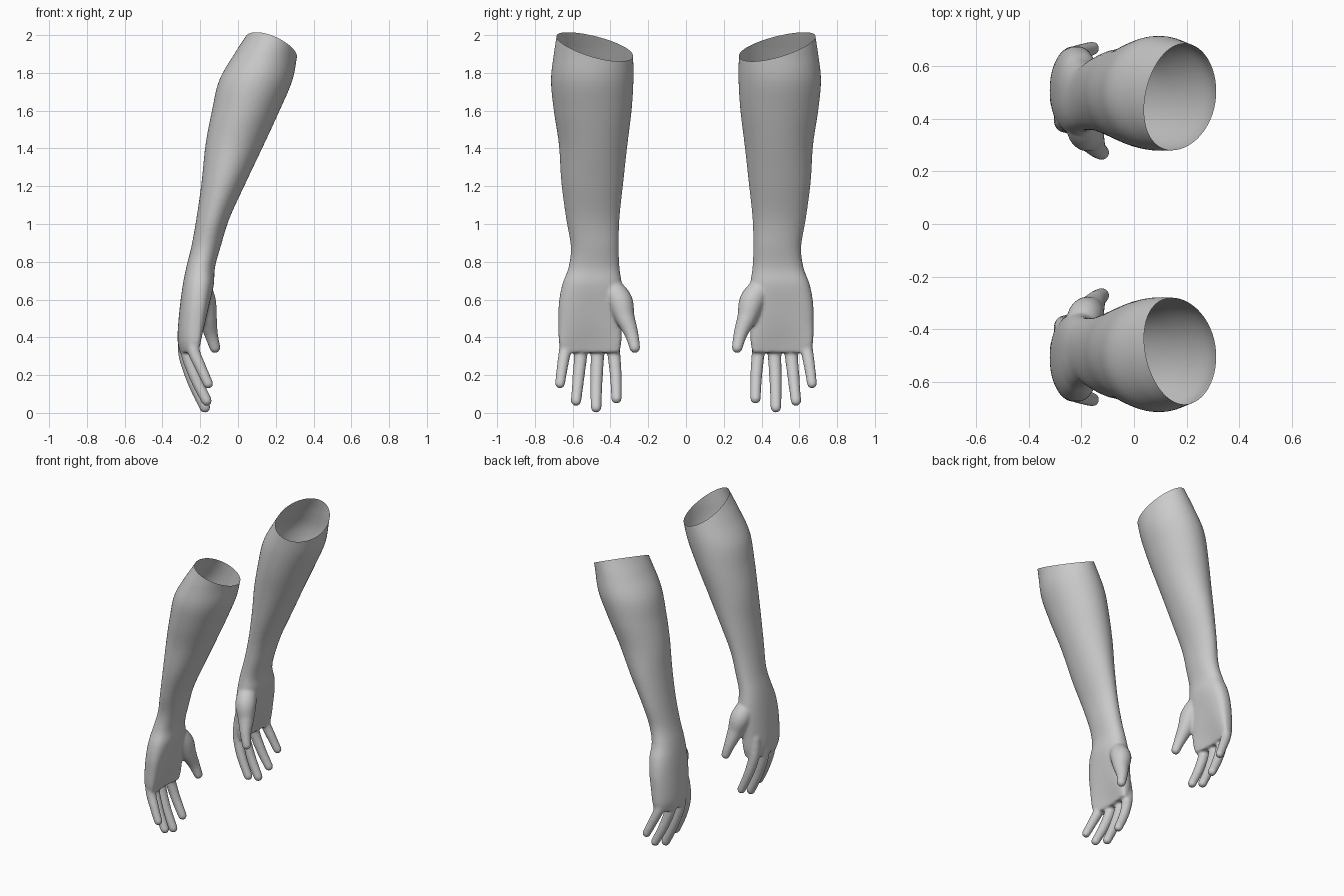
import bpy, bmesh, math
from mathutils import Vector, Matrix

if "Cube" in bpy.data.objects:
    bpy.data.objects.remove(bpy.data.objects["Cube"])

# Forearm and palm sections: z, x min, x max, y min, y max, palm arch, squareness
SECTIONS = [
    (2.12, 0.12, 0.36, 0.30, 0.67, 0, 1), (2.00, 0.045, 0.335, 0.285, 0.685, 0, 1),
    (1.90, -0.02, 0.315, 0.28, 0.70, 0, 1), (1.76, -0.10, 0.288, 0.278, 0.715, 0, 1),
    (1.60, -0.138, 0.22, 0.288, 0.70, 0, 1), (1.42, -0.172, 0.137, 0.31, 0.673, 0, 1),
    (1.22, -0.193, 0.042, 0.332, 0.66, 0, 1), (1.03, -0.22, -0.045, 0.352, 0.635, 0, 1),
    (0.88, -0.247, -0.092, 0.356, 0.61, 0, 0.95), (0.77, -0.274, -0.122, 0.352, 0.622, 0, 0.9),
    (0.68, -0.292, -0.128, 0.34, 0.655, 0.005, 0.85), (0.58, -0.306, -0.15, 0.335, 0.673, 0.015, 0.8),
    (0.47, -0.317, -0.178, 0.34, 0.675, 0.025, 0.75), (0.38, -0.320, -0.205, 0.342, 0.673, 0.035, 0.7),
    (0.32, -0.308, -0.222, 0.352, 0.662, 0.035, 0.7),
]

# Digit paths: x, y, z, radius
DIGITS = [
    [(-.26, .40, .45, .042), (-.266, .384, .33, .036), (-.232, .372, .20, .032), (-.178, .368, .076, .028)],
    [(-.27, .465, .45, .042), (-.281, .468, .32, .037), (-.238, .474, .17, .033), (-.175, .476, .029, .029)],
    [(-.26, .545, .45, .042), (-.268, .556, .32, .036), (-.222, .570, .18, .032), (-.166, .582, .064, .028)],
    [(-.235, .615, .45, .042), (-.237, .638, .34, .034), (-.197, .655, .24, .030), (-.158, .667, .155, .027)],
    [(-.205, .41, .68, .055), (-.185, .352, .595, .068), (-.165, .325, .51, .053),
     (-.143, .289, .42, .037), (-.122, .271, .345, .029)],
]


def spline(keys, steps):
    """Catmull-Rom samples through tuples of any length."""
    k = [keys[0]] + list(keys) + [keys[-1]]
    out = []
    for i in range(1, len(k) - 2):
        for s in range(steps):
            t = s / steps
            out.append([0.5 * (2 * b + (c - a) * t + (2 * a - 5 * b + 4 * c - d) * t * t
                               + (3 * b - a - 3 * c + d) * t ** 3)
                        for a, b, c, d in zip(k[i - 1], k[i], k[i + 1], k[i + 2])])
    out.append(list(keys[-1]))
    return out


def spow(v, e):
    return math.copysign(abs(v) ** e, v)


def add_limb(bm, n=48):
    rings = []
    for z, x0, x1, y0, y1, arch, e in spline(SECTIONS, 5):
        ring = []
        for i in range(n):
            a = 2 * math.pi * i / n
            u, v = spow(math.cos(a), e), spow(math.sin(a), e)
            x = (x0 + x1) / 2 + u * (x1 - x0) / 2 + arch * v * v
            ring.append(bm.verts.new((x, (y0 + y1) / 2 + v * (y1 - y0) / 2, z)))
        rings.append(ring)
    for a, b in zip(rings, rings[1:]):
        for i in range(n):
            j = (i + 1) % n
            bm.faces.new((a[i], b[i], b[j], a[j]))
    bm.faces.new(rings[0])
    bm.faces.new(rings[-1][::-1])


def add_digit(bm, path):
    for x, y, z, r in spline(path, 14):
        bmesh.ops.create_icosphere(bm, subdivisions=3, radius=r,
                                   matrix=Matrix.Translation((x, y, z)))


# Solid arm: limb and digits fused into one smooth skin
bm = bmesh.new()
add_limb(bm)
for path in DIGITS:
    add_digit(bm, path)
bmesh.ops.recalc_face_normals(bm, faces=bm.faces)
mesh = bpy.data.meshes.new("left_forearm")
bm.to_mesh(mesh)
bm.free()
arm = bpy.data.objects.new("left_forearm", mesh)
bpy.context.collection.objects.link(arm)
bpy.context.view_layer.objects.active = arm
arm.select_set(True)
fuse = arm.modifiers.new("fuse", 'REMESH')
fuse.mode = 'VOXEL'
fuse.voxel_size = 0.008
soft = arm.modifiers.new("soften", 'SMOOTH')
soft.factor = 0.5
soft.iterations = 8
for name in ("fuse", "soften"):
    bpy.ops.object.modifier_apply(modifier=name)

# Slanted open cut at the elbow end
bm = bmesh.new()
bm.from_mesh(arm.data)
bmesh.ops.bisect_plane(bm, geom=bm.verts[:] + bm.edges[:] + bm.faces[:],
                       plane_co=(0, 0, 1.865), plane_no=Vector((0.42, -0.305, 1)).normalized(),
                       clear_outer=True)
for f in bm.faces:
    f.smooth = True
bm.to_mesh(arm.data)

# Opposite arm, mirrored across y
bmesh.ops.transform(bm, matrix=Matrix.Scale(-1, 4, (0, 1, 0)), verts=bm.verts)
bmesh.ops.reverse_faces(bm, faces=bm.faces)
mesh = bpy.data.meshes.new("right_forearm")
bm.to_mesh(mesh)
bm.free()
bpy.context.collection.objects.link(bpy.data.objects.new("right_forearm", mesh))
